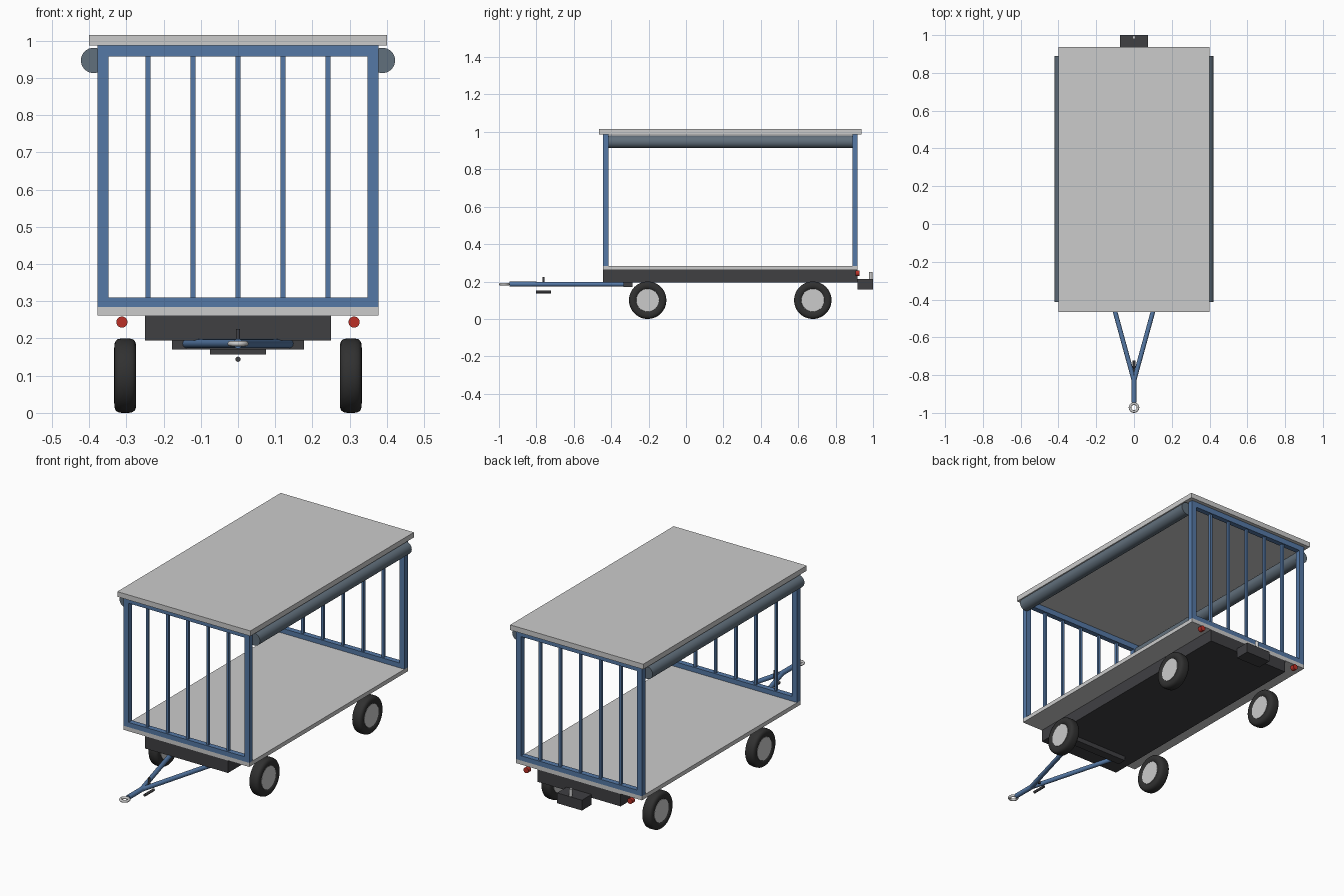
import bpy, bmesh, math
from mathutils import Vector

if "Cube" in bpy.data.objects:
    bpy.data.objects.remove(bpy.data.objects["Cube"])


def material(name, rgb):
    m = bpy.data.materials.new(name)
    m.diffuse_color = (*rgb, 1)
    m.use_nodes = True
    m.node_tree.nodes["Principled BSDF"].inputs["Base Color"].default_value = m.diffuse_color
    return m


BLUE = material("blue_paint", (0.09, 0.19, 0.38))
DARK = material("dark_steel", (0.05, 0.05, 0.055))
RUBBER = material("rubber", (0.03, 0.03, 0.03))
CANVAS = material("canvas", (0.12, 0.16, 0.20))
RED = material("red_lens", (0.5, 0.03, 0.02))


def finish(name, bm, mat=None, smooth=False):
    bmesh.ops.recalc_face_normals(bm, faces=bm.faces[:])
    me = bpy.data.meshes.new(name)
    bm.to_mesh(me)
    bm.free()
    ob = bpy.data.objects.new(name, me)
    bpy.context.collection.objects.link(ob)
    if mat:
        me.materials.append(mat)
    if smooth:
        bpy.ops.object.select_all(action='DESELECT')
        ob.select_set(True)
        bpy.context.view_layer.objects.active = ob
        bpy.ops.object.shade_smooth_by_angle(angle=math.radians(35))
    return ob


def add_box(bm, x0, x1, y0, y1, z0, z1):
    vs = bmesh.ops.create_cube(bm, size=1)["verts"]
    for v in vs:
        v.co = Vector(((x0 + x1) / 2 + v.co.x * (x1 - x0),
                       (y0 + y1) / 2 + v.co.y * (y1 - y0),
                       (z0 + z1) / 2 + v.co.z * (z1 - z0)))


def box(name, dims, mat=None):
    bm = bmesh.new()
    add_box(bm, *dims)
    return finish(name, bm, mat)


def rod(name, a, b, r, mat=None, n=24):
    a, b = Vector(a), Vector(b)
    bm = bmesh.new()
    bmesh.ops.create_cone(bm, cap_ends=True, segments=n, radius1=r, radius2=r,
                          depth=(b - a).length)
    ob = finish(name, bm, mat, True)
    ob.location = (a + b) / 2
    ob.rotation_euler = (b - a).to_track_quat('Z', 'Y').to_euler()
    return ob


def lathe(name, profile, axis, n, mat, loc):
    """Closed (radius, offset) profile revolved about the x or z axis."""
    bm = bmesh.new()
    rings = []
    for i in range(n):
        t = 2 * math.pi * i / n
        c, s = math.cos(t), math.sin(t)
        rings.append([bm.verts.new((h, r * c, r * s) if axis == 'X' else (r * c, r * s, h))
                      for r, h in profile])
    k = len(profile)
    for i in range(n):
        p, q = rings[i], rings[(i + 1) % n]
        for j in range(k):
            bm.faces.new((p[j], p[(j + 1) % k], q[(j + 1) % k], q[j]))
    ob = finish(name, bm, mat, True)
    ob.location = loc
    return ob


# Roof, deck and chassis
box("roof", (-0.4, 0.4, -0.465, 0.938, 0.987, 1.015))
box("deck", (-0.378, 0.378, -0.443, 0.918, 0.262, 0.284))
box("chassis", (-0.25, 0.25, -0.443, 0.918, 0.195, 0.262), DARK)

# Barred end frames
for name, y0, y1 in (("front_frame", -0.443, -0.414), ("rear_frame", 0.889, 0.918)):
    bm = bmesh.new()
    for s in (-0.363, 0.363):
        add_box(bm, s - 0.015, s + 0.015, y0, y1, 0.284, 0.987)
    add_box(bm, -0.348, 0.348, y0, y1, 0.284, 0.31)
    add_box(bm, -0.348, 0.348, y0, y1, 0.957, 0.987)
    ym = (y0 + y1) / 2
    for i in range(-2, 3):
        x = i * 0.121
        add_box(bm, x - 0.0068, x + 0.0068, ym - 0.0068, ym + 0.0068, 0.31, 0.957)
    finish(name, bm, BLUE)

# Tyre cross-section: rounded shoulders
tyre = [(0.060, -0.022), (0.066, -0.027), (0.075, -0.0295), (0.085, -0.0290),
        (0.093, -0.026), (0.098, -0.020), (0.100, -0.010)]
tyre += [(r, -h) for r, h in reversed(tyre)]

for s, side in ((-1, "left"), (1, "right")):
    # Rolled side curtains
    rod(f"{side}_rolled_curtain", (s * 0.388, -0.414, 0.947), (s * 0.388, 0.889, 0.947),
        0.034, CANVAS, 32)
    # Wheels
    for y, end in ((-0.205, "front"), (0.678, "rear")):
        lathe(f"{end}_{side}_tyre", tyre, 'X', 48, RUBBER, (s * 0.303, y, 0.1))
        rod(f"{end}_{side}_hub", (s * 0.303 - 0.025, y, 0.1), (s * 0.303 + 0.025, y, 0.1),
            0.061, None, 40)
    # Tail lights
    rod(f"{side}_tail_light", (s * 0.312, 0.905, 0.244), (s * 0.312, 0.928, 0.244), 0.015, RED)
    # Drawbar legs
    rod(f"{side}_drawbar_leg", (s * 0.148, -0.29, 0.186), (0, -0.83, 0.186), 0.012, BLUE)

# Drawbar mount, nose, towing eye and lever
box("drawbar_mount", (-0.177, 0.177, -0.333, -0.285, 0.17, 0.196), DARK)
rod("drawbar_nose", (0, -0.80, 0.186), (0, -0.945, 0.186), 0.013, BLUE)
eye = [(0.021 + 0.007 * math.cos(a * math.pi / 6), 0.007 * math.sin(a * math.pi / 6))
       for a in range(12)]
lathe("towing_eye", eye, 'Z', 32, None, (0, -0.972, 0.186))
rod("lever_post", (0, -0.762, 0.178), (0, -0.762, 0.225), 0.006, DARK, 16)
rod("lever_handle", (0, -0.803, 0.144), (0, -0.723, 0.144), 0.007, DARK, 16)

# Rear coupling and pin
box("rear_coupling", (-0.075, 0.075, 0.918, 1.0, 0.157, 0.213), DARK)
rod("coupling_pin", (0, 0.988, 0.19), (0, 0.988, 0.25), 0.009, None, 16)
